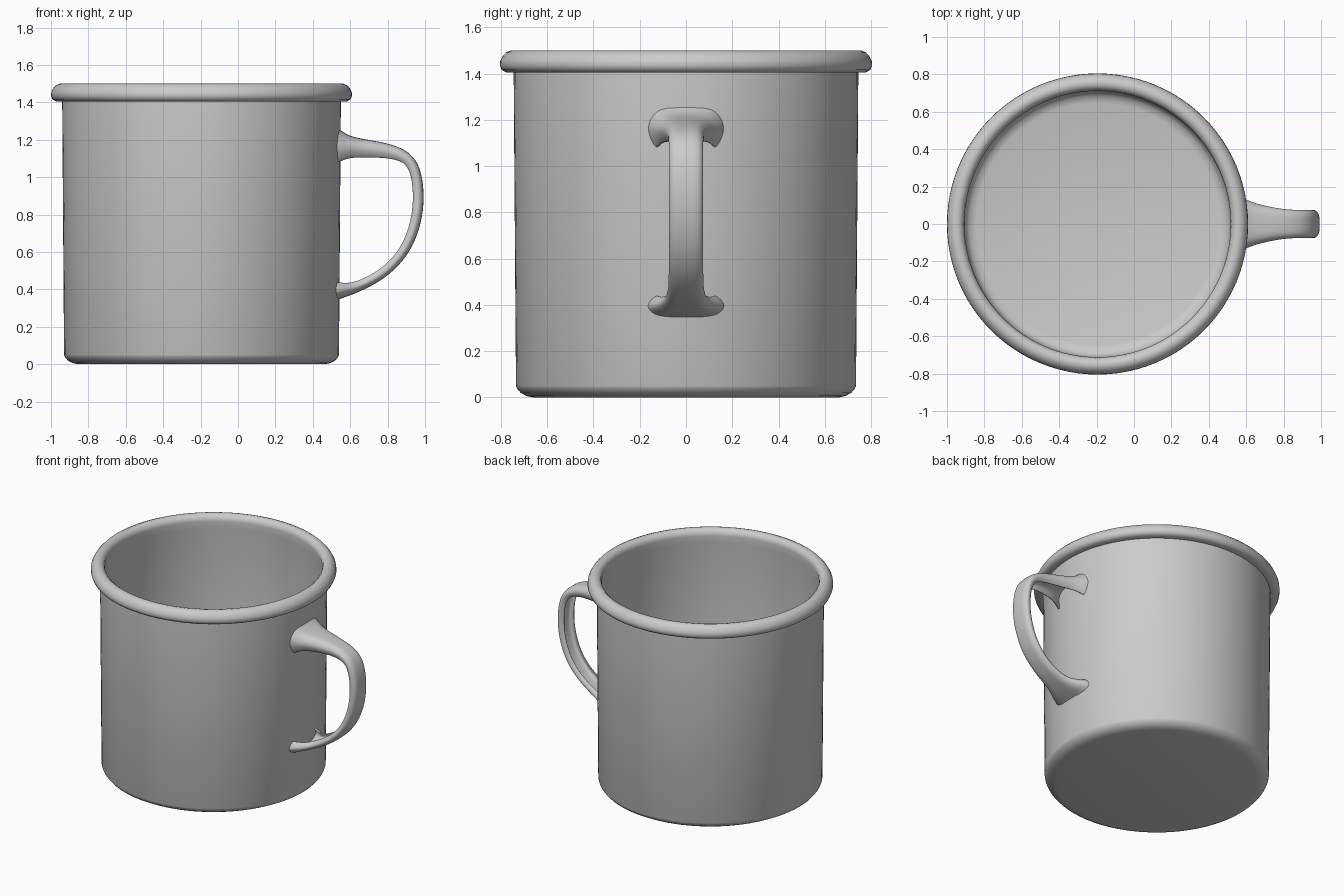
import bpy, bmesh, math
from mathutils import Vector

if "Cube" in bpy.data.objects:
    bpy.data.objects.remove(bpy.data.objects["Cube"])

CX = -0.195  # axis of the cup


def finish(name, bm, angle):
    bmesh.ops.recalc_face_normals(bm, faces=bm.faces)
    me = bpy.data.meshes.new(name)
    bm.to_mesh(me)
    bm.free()
    ob = bpy.data.objects.new(name, me)
    bpy.context.collection.objects.link(ob)
    bpy.ops.object.select_all(action='DESELECT')
    ob.select_set(True)
    bpy.context.view_layer.objects.active = ob
    bpy.ops.object.shade_smooth_by_angle(angle=math.radians(angle))
    return ob


def lathe(name, profile, n=96):
    bm = bmesh.new()
    vs = [bm.verts.new((r, 0, z)) for r, z in profile]
    es = [bm.edges.new(p) for p in zip(vs, vs[1:])]
    bmesh.ops.spin(bm, geom=vs + es, cent=(0, 0, 0), axis=(0, 0, 1),
                   angle=math.tau, steps=n)
    bmesh.ops.remove_doubles(bm, verts=bm.verts, dist=1e-4)
    bmesh.ops.translate(bm, verts=bm.verts, vec=(CX, 0, 0))
    return finish(name, bm, 40)


# Cup: outside from the base up, over the rolled rim, down the inside
lathe("cup_body", [
    (0, 0), (0.66, 0), (0.69, 0.006), (0.715, 0.02), (0.73, 0.038), (0.735, 0.05),
    (0.745, 1.405), (0.778, 1.405), (0.797, 1.416), (0.805, 1.435), (0.803, 1.455),
    (0.793, 1.475), (0.778, 1.491), (0.757, 1.5), (0.735, 1.495), (0.718, 1.48),
    (0.712, 1.455), (0.722, 1.40), (0.712, 0.09), (0.705, 0.06), (0.685, 0.035),
    (0.65, 0.025), (0, 0.022)])

# Handle path along its outer face: x, z, half width, depth
path = [
    (0.535, 1.27, 0.168, 0.20), (0.552, 1.25, 0.163, 0.175), (0.59, 1.222, 0.135, 0.125),
    (0.66, 1.205, 0.11, 0.105), (0.79, 1.185, 0.08, 0.085), (0.895, 1.15, 0.075, 0.07),
    (0.957, 1.09, 0.075, 0.06), (0.987, 1.0, 0.075, 0.06), (0.996, 0.88, 0.075, 0.06),
    (0.982, 0.76, 0.075, 0.06), (0.937, 0.63, 0.075, 0.057), (0.86, 0.522, 0.075, 0.055),
    (0.76, 0.442, 0.076, 0.055), (0.66, 0.392, 0.09, 0.058), (0.59, 0.364, 0.13, 0.072),
    (0.55, 0.35, 0.163, 0.09), (0.535, 0.343, 0.168, 0.10)]
# Half of the channel section, outer face to lip to inner face (across, inward)
half = [(0.35, 0), (0.75, 0.05), (1.0, 0.35), (1.0, 0.65), (0.8, 1.0),
        (0.68, 0.95), (0.8, 0.6), (0.7, 0.35), (0.3, 0.25)]
section = half + [(-u, v) for u, v in reversed(half)]

bm = bmesh.new()
rings = []
last = len(path) - 1
for i, (x, z, w, d) in enumerate(path):
    a, b = path[max(i - 1, 0)], path[min(i + 1, last)]
    t = Vector((b[0] - a[0], 0, b[1] - a[1])).normalized()
    inward = Vector((t.z, 0, -t.x))
    near_end = min(i, last - i)
    if near_end < 3:  # ends meet the wall squarely
        inward = Vector((0, 0, -1 if i < 5 else 1))
    ring = []
    for u, v in section:
        y = u * w
        sag = y * y / 1.49 if near_end < 2 else 0
        ring.append(bm.verts.new(Vector((x - sag, y, z)) + inward * v * d))
    rings.append(ring)
n = len(section)
for r, s in zip(rings, rings[1:]):
    for k in range(n):
        bm.faces.new((r[k], r[(k + 1) % n], s[(k + 1) % n], s[k]))
handle = finish("handle", bm, 80)
sub = handle.modifiers.new("Smooth", 'SUBSURF')
sub.levels = sub.render_levels = 2
